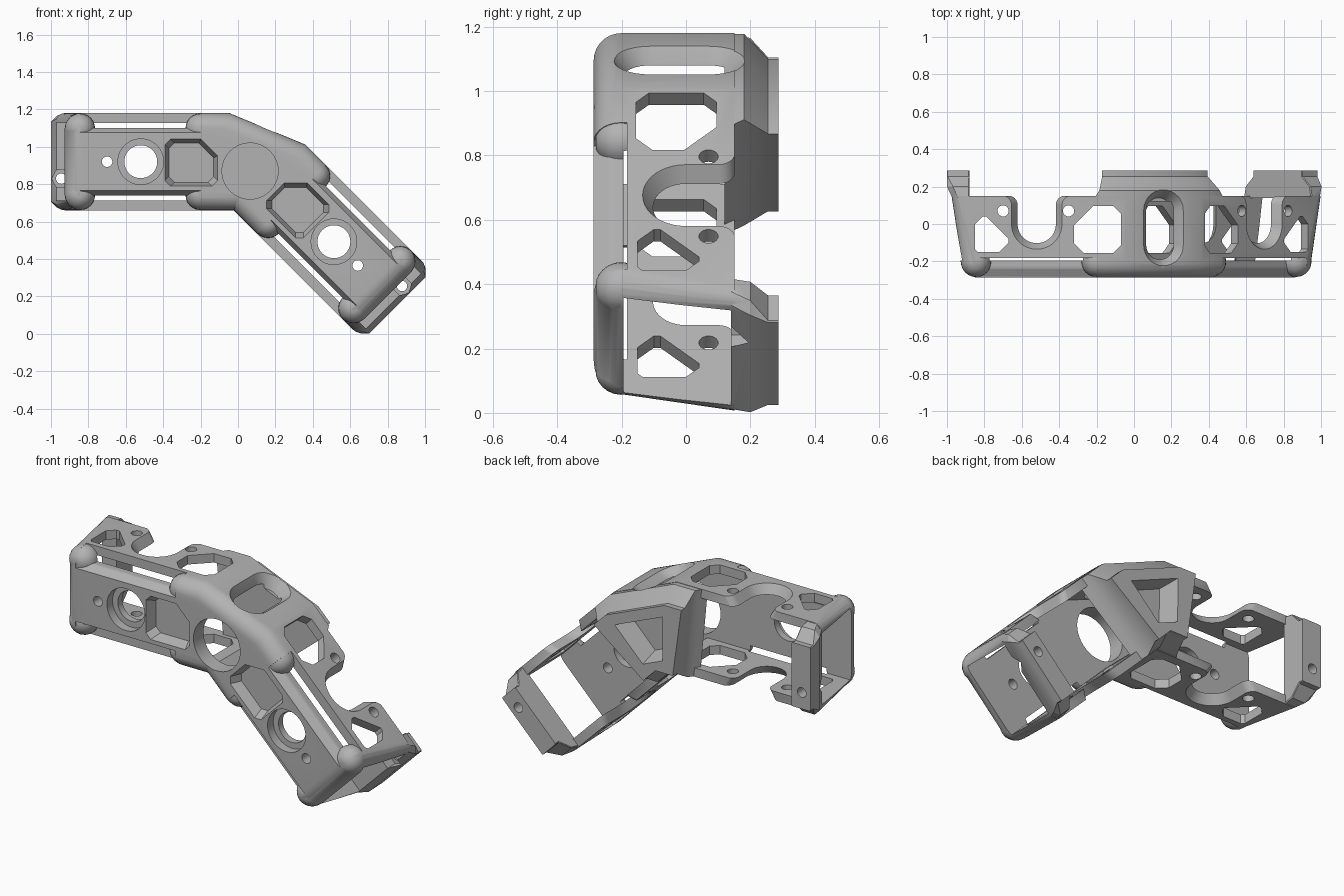
import bpy, bmesh, math
from mathutils import Matrix, Vector

if "Cube" in bpy.data.objects:
    bpy.data.objects.remove(bpy.data.objects["Cube"])

grey = bpy.data.materials.new("light grey plastic")
grey.use_nodes = True
COLOUR = (0.45, 0.45, 0.45, 1)
grey.diffuse_color = COLOUR
grey.node_tree.nodes["Principled BSDF"].inputs["Base Color"].default_value = COLOUR

PIVOT = Vector((0.085, 0, 0.92))   # where the arm axes meet
BEND = math.radians(22.5)          # half of the bend
N = Vector((math.sin(BEND), 0, math.cos(BEND)))    # along the mitre
U = Vector((math.cos(BEND), 0, -math.sin(BEND)))   # across the mitre
HALF, FRONT, BACK, RIM = 0.26, -0.287, 0.15, 0.085


def loft(name, rings):
    """Closed solid through rings of equal point count."""
    bm = bmesh.new()
    loops = [[bm.verts.new(p) for p in ring] for ring in rings]
    n = len(loops[0])
    for a, b in zip(loops, loops[1:]):
        for i in range(n):
            j = (i + 1) % n
            bm.faces.new((a[i], a[j], b[j], b[i]))
    bm.faces.new(loops[0])
    bm.faces.new(loops[-1])
    bmesh.ops.recalc_face_normals(bm, faces=bm.faces)
    mesh = bpy.data.meshes.new(name)
    bm.to_mesh(mesh)
    bm.free()
    ob = bpy.data.objects.new(name, mesh)
    bpy.context.collection.objects.link(ob)
    return ob


def along_y(name, layers):
    """Layers of (y, xz outline)."""
    return loft(name, [[(x, y, z) for x, z in pts] for y, pts in layers])


def along_z(name, layers):
    """Layers of (z, xy outline)."""
    return loft(name, [[(x, y, z) for x, y in pts] for z, pts in layers])


def circle(cx, cy, r, n=32, start=0.0, sweep=2 * math.pi):
    return [(cx + r * math.cos(start + sweep * i / n), cy + r * math.sin(start + sweep * i / n))
            for i in range(n)]


def clipped(x0, x1, y0, y1, c):
    """Rectangle with four corner cuts."""
    a, b, d, e = c
    return [(x0, y0 + a), (x0 + a, y0), (x1 - b, y0), (x1, y0 + b),
            (x1, y1 - d), (x1 - d, y1), (x0 + e, y1), (x0, y1 - e)]


def combine(ob, other, op):
    mod = ob.modifiers.new(op, 'BOOLEAN')
    mod.operation, mod.solver, mod.object = op, 'EXACT', other
    bpy.context.view_layer.update()
    mesh = bpy.data.meshes.new_from_object(ob.evaluated_get(bpy.context.evaluated_depsgraph_get()))
    ob.modifiers.clear()
    ob.data = mesh
    bpy.data.objects.remove(other)


def cut(ob, other):
    combine(ob, other, 'DIFFERENCE')


def join(ob, other):
    combine(ob, other, 'UNION')


def outline(end, top, low, level, low_end=None):
    """Arm outline running past the mitre, with the sloping roof."""
    corner = (level - N.z * top) / N.x
    return [(-end, top), (corner, top), (0.26, (level - N.x * 0.26) / N.z),
            (0.2, -low), (-(low_end or end), -low)]


def body_layer(y, inset):
    """One body section: tapering end with rounded corners."""
    back = (y - FRONT) / (BACK - FRONT)
    end = 1.0 + 0.06 * back - inset
    s, r = HALF - inset, 0.1 - 0.05 * back - inset * 0.9
    pts = outline(end, s, s, 0.19 - inset)[1:4]
    for sign, start in ((-1, 1.5 * math.pi), (1, math.pi)):
        pts += circle(-end + r, sign * (s - r), r, 6, start, -math.pi / 2)
        a = start - math.pi / 2
        pts.append((-end + r + r * math.cos(a), sign * (s - r) + r * math.sin(a)))
    return y, pts


def notch_shape(r):
    """Round notch open to the back, with eased lips."""
    c, f, top = -0.605, 0.05, BACK + 0.002
    pts = [(c - r - f, 0.4)]
    pts += circle(c - r - f, top - f, f, 6, math.pi / 2, -math.pi / 2)
    pts += [(c - r, top - f)] + circle(c, 0, r, 20, math.pi, math.pi) + [(c + r, 0)]
    pts += circle(c + r + f, top - f, f, 6, math.pi, -math.pi / 2)
    return pts + [(c + r + f, top), (c + r + f, 0.4)]


def build_half(name, bolt):
    # Outer body with rounded front rim
    steps = [math.pi / 2 * k / 7 for k in range(7, -1, -1)]
    arm = along_y(name, [body_layer(FRONT + RIM * (1 - math.sin(a)), RIM * (1 - math.cos(a)))
                         for a in steps] + [body_layer(BACK, 0)])
    # Slots along the front rim, closed by round bumper ends
    for s in (-1, 1):
        edge = ((-0.4, 0.155), (-0.285, 0.155), (-0.24, 0.18), (-0.183, 0.18))
        cut(arm, along_y("slot", [(y, [(-0.93, s * e), (-0.285, s * e), (-0.285, s * 0.4),
                                       (-0.93, s * 0.4)]) for y, e in edge]))
        for x in (-0.93, -0.285):
            arc = [math.pi * k / 12 for k in range(1, 12)]
            join(arm, along_y("bumper_end", [
                (-0.202 - 0.081 * math.cos(a), circle(x, s * 0.177, 0.081 * math.sin(a), 24))
                for a in arc]))
    # Hollow, open at the back and the end
    cut(arm, along_y("hollow", [(y, outline(1.3, 0.208, 0.208, 0.14)) for y in (-0.195, 0.6)]))
    # Rear bridge over the bend
    join(arm, along_y("bridge", [(0.12, outline(0.31, 0.258, 0.258, 0.188, 0.26)),
                                 (0.18, outline(0.27, 0.258, 0.258, 0.188, 0.22)),
                                 (0.255, outline(0.255, 0.18, 0.215, 0.11, 0.2)),
                                 (0.287, outline(0.255, 0.18, 0.215, 0.11, 0.2))]))
    # Cross bar behind the end, chamfered toward the back
    join(arm, along_y("bar", [(y, clipped(-e, -0.965, -s, s, (c, 0.005, 0.005, c)))
                              for y, e, s, c in ((0.14, 1.056, 0.258, 0.03),
                                                 (0.2, 1.085, 0.245, 0.032),
                                                 (0.255, 1.085, 0.185, 0.004),
                                                 (0.287, 1.085, 0.185, 0.004))]))
    # Flared notches in both side walls
    for s in (-1, 1):
        cut(arm, along_z("notch", [(s * 0.18, notch_shape(0.085)), (s * 0.3, notch_shape(0.16))]))
    # Wall windows and pin holes
    for pts in (clipped(-0.405, -0.155, -0.155, 0.095, (0.05, 0.04, 0.04, 0.1)),
                clipped(-0.935, -0.755, -0.15, 0.04, (0.015, 0.05, 0.12, 0.04)),
                circle(-0.785, 0.07, 0.03, 20), circle(-0.435, 0.07, 0.03, 20)):
        cut(arm, along_z("window", [(z, pts) for z in (-0.6, 0.6)]))
    # Front plate: stepped hole, small hole, pocket and joint opening
    for x, z, r, y in ((-0.605, 0, 0.122, -0.235), (-0.605, 0, 0.088, -0.15),
                       (-0.785, 0, 0.028, -0.15), (-0.054 * N.x, -0.054 * N.z, 0.15, -0.1)):
        cut(arm, along_y("hole", [(v, circle(x, z, r, 40)) for v in (-0.4, y)]))
    cut(arm, along_y("pocket", [
        (-0.3, clipped(-0.48, -0.19, -0.135, 0.125, (0.03, 0.03, 0.09, 0.03))),
        (-0.225, clipped(-0.455, -0.215, -0.11, 0.1, (0.03, 0.03, 0.08, 0.03)))]))
    # Bolt hole with nut recess in the cross bar
    for r, sides, y in ((0.028, 20, 0.5), (0.052, 6, 0.21)):
        cut(arm, along_y("bolt", [(v, circle(-1.03, bolt, r, sides)) for v in (0, y)]))
    # Oval window in the roof of the bend, flared outward
    rings = []
    for d, r in ((0.12, 0.07), (0.15, 0.085), (0.21, 0.13)):
        oval = circle(0, 0.07, r, 14, 0, math.pi) + [(-r, 0.07)]
        oval += circle(0, -0.11, r, 14, math.pi, math.pi) + [(r, -0.11)]
        rings.append([U * a + N * d + Vector((0, b, 0)) for a, b in oval])
    cut(arm, loft("roof_window", rings))
    # Tapered pocket in the back of the bridge
    shape = [(-0.17, 0.05), (0.17, 0.05), (0.07, -0.19), (-0.07, -0.19)]
    cut(arm, loft("back_pocket", [[U * a * k + N * d * k + Vector((0, y, 0)) for a, d in shape]
                                  for y, k in ((0.17, 0.8), (0.3, 1.0))]))
    # Trim on the mitre
    bm = bmesh.new()
    bm.from_mesh(arm.data)
    bmesh.ops.bisect_plane(bm, geom=bm.verts[:] + bm.edges[:] + bm.faces[:],
                           plane_co=(0, 0, 0), plane_no=U, clear_outer=True)
    bm.to_mesh(arm.data)
    bm.free()
    return arm


level_arm = build_half("level_arm", -0.09)
lowered_arm = build_half("lowered_arm", 0.09)

# The lowered arm is the level one flipped over and swung down
flip = Matrix.Rotation(2 * BEND, 4, 'Y') @ Matrix.Scale(-1, 4, (1, 0, 0))
lowered_arm.data.transform(flip)
lowered_arm.data.flip_normals()

for ob in (level_arm, lowered_arm):
    ob.data.transform(Matrix.Translation(PIVOT))
    ob.data.materials.clear()
    ob.data.materials.append(grey)
    bpy.ops.object.select_all(action='DESELECT')
    ob.select_set(True)
    bpy.context.view_layer.objects.active = ob
    bpy.ops.object.shade_smooth_by_angle(angle=math.radians(30))
